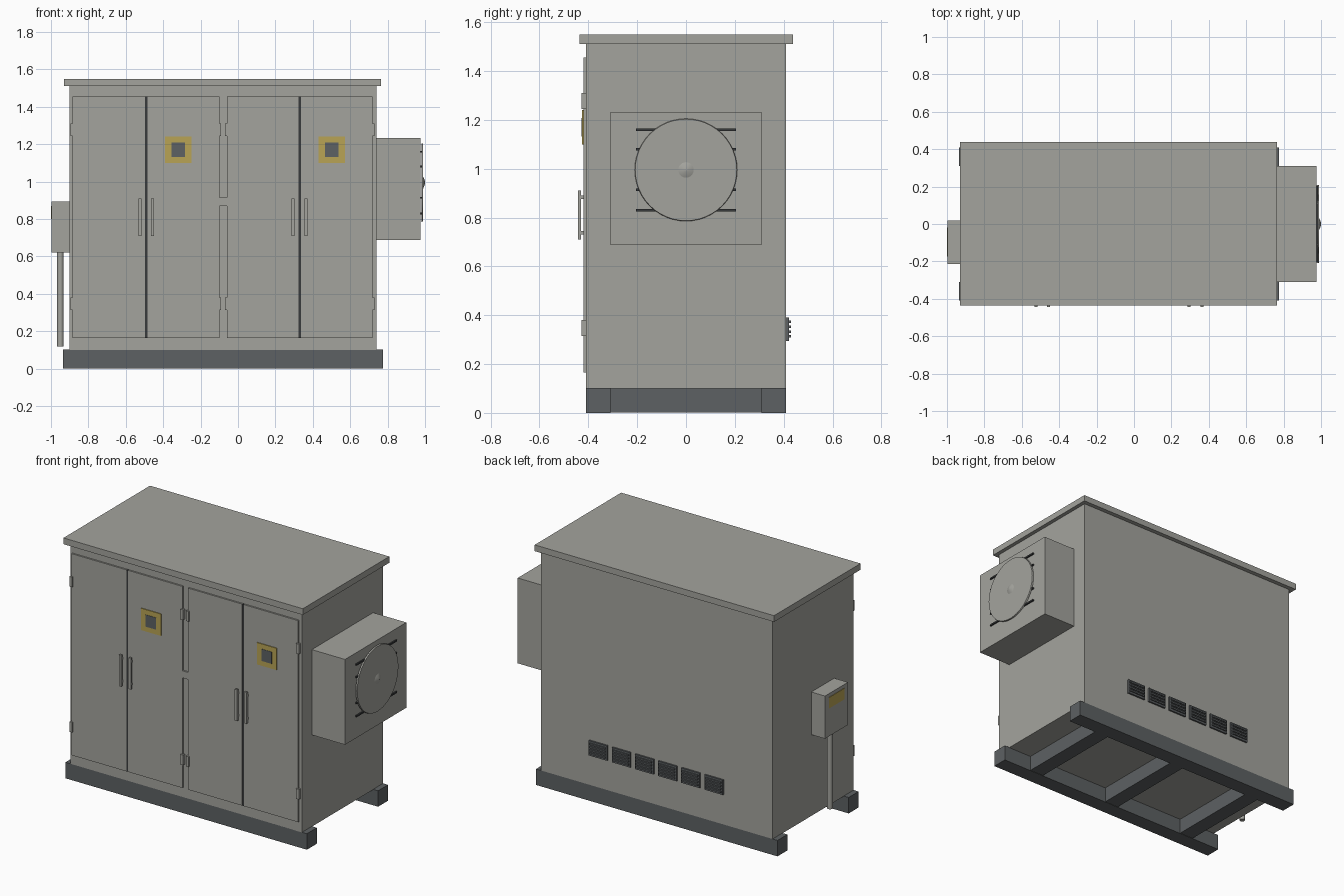
import bpy, bmesh, math
from mathutils import Matrix

if "Cube" in bpy.data.objects:
    bpy.data.objects.remove(bpy.data.objects["Cube"])


def material(name, r, g, b):
    m = bpy.data.materials.new(name)
    m.diffuse_color = (r, g, b, 1)
    m.use_nodes = True
    m.node_tree.nodes["Principled BSDF"].inputs["Base Color"].default_value = m.diffuse_color
    return m


GREY = material("cabinet grey", 0.37, 0.37, 0.34)
DARK = material("dark steel", 0.11, 0.12, 0.125)
BLACK = material("seam black", 0.04, 0.043, 0.045)
YELLOW = material("warning yellow", 0.48, 0.37, 0.09)


def finish(name, bm, mat):
    mesh = bpy.data.meshes.new(name)
    bm.to_mesh(mesh)
    bm.free()
    mesh.materials.append(mat)
    ob = bpy.data.objects.new(name, mesh)
    bpy.context.collection.objects.link(ob)
    return ob


def add_box(bm, x, y, z):
    """Box from three (min, max) ranges."""
    m = Matrix.Translation([(a + b) / 2 for a, b in (x, y, z)])
    m = m @ Matrix.Diagonal([b - a for a, b in (x, y, z)] + [1])
    bmesh.ops.create_cube(bm, size=1, matrix=m)


def boxes(name, mat, *ranges):
    bm = bmesh.new()
    for r in ranges:
        add_box(bm, *r)
    return finish(name, bm, mat)


def cone(name, mat, centre, r1, r2, depth, along_x=True, n=48):
    bm = bmesh.new()
    rot = Matrix.Rotation(math.pi / 2, 4, 'Y') if along_x else Matrix.Identity(4)
    bmesh.ops.create_cone(bm, cap_ends=True, segments=n, radius1=r1, radius2=r2,
                          depth=depth, matrix=Matrix.Translation(centre) @ rot)
    ob = finish(name, bm, mat)
    bpy.ops.object.select_all(action='DESELECT')
    ob.select_set(True)
    bpy.context.view_layer.objects.active = ob
    bpy.ops.object.shade_smooth_by_angle(angle=math.radians(35))
    return ob


MID = -0.08  # centre of the cabinet along x

# Cabinet shell and roof
boxes("cabinet_body", GREY, ((-0.90, 0.74), (-0.41, 0.41), (0.10, 1.51)))
boxes("roof", GREY, ((-0.93, 0.765), (-0.437, 0.438), (1.51, 1.55)))

# Base frame: two long runners with three cross beams
for side, y in (("front", (-0.41, -0.31)), ("back", (0.31, 0.41))):
    boxes(side + "_base_runner", DARK, ((-0.935, 0.775), y, (0, 0.102)))
boxes("base_cross_beams", DARK,
      *[((MID + d - 0.05, MID + d + 0.05), (-0.31, 0.31), (0.002, 0.102))
        for d in (-0.6, 0, 0.6)])

# Two pairs of doors with seam, hinges, handles and warning sign
for side, x0, seam, x1 in (("left", -0.885, -0.49, -0.10), ("right", -0.06, 0.33, 0.72)):
    boxes(side + "_doors", GREY,
          ((x0, seam - 0.006), (-0.42, -0.409), (0.165, 1.455)),
          ((seam + 0.006, x1), (-0.42, -0.409), (0.165, 1.455)))
    boxes(side + "_door_seam", BLACK,
          ((seam - 0.006, seam + 0.006), (-0.419, -0.409), (0.165, 1.455)))
    boxes(side + "_hinges", GREY,
          *[((x - 0.01, x + 0.01), (-0.428, -0.409), (z, z + 0.065))
            for x in (x0, x1) for z in (0.315, 1.245)])
    parts = []
    for x in (seam - 0.035, seam + 0.033):
        parts.append(((x - 0.008, x + 0.008), (-0.443, -0.430), (0.71, 0.91)))
        for z in (0.73, 0.875):
            parts.append(((x - 0.005, x + 0.005), (-0.431, -0.419), (z, z + 0.015)))
    boxes(side + "_handles", GREY, *parts)
    sx = seam + 0.171
    boxes(side + "_sign", YELLOW, ((sx - 0.07, sx + 0.07), (-0.425, -0.419), (1.10, 1.24)))
    boxes(side + "_sign_centre", DARK,
          ((sx - 0.036, sx + 0.036), (-0.427, -0.42), (1.132, 1.208)))
boxes("door_bridge", GREY, ((-0.101, -0.059), (-0.42, -0.409), (0.87, 0.915)))

# Cooling unit on the right side
boxes("cooling_unit", GREY, ((0.735, 0.975), (-0.31, 0.31), (0.687, 1.233)))
boxes("fan_guard_bars", BLACK,
      *[((0.974, 0.984), (-0.205, 0.205), (z - 0.005, z + 0.005))
        for z in (0.83, 0.914, 1.08, 1.16)])
cone("fan_disc", GREY, (0.9855, 0, 0.995), 0.21, 0.208, 0.009)
cone("fan_hub", GREY, (0.9945, 0, 0.995), 0.034, 0.008, 0.011, n=24)

# Meter box with window and cable pipe on the left side
boxes("meter_box", GREY, ((-0.997, -0.895), (-0.214, 0.018), (0.62, 0.893)))
boxes("meter_window", YELLOW, ((-1.0, -0.995), (-0.175, -0.02), (0.80, 0.87)))
cone("cable_pipe", GREY, (-0.95, -0.098, 0.37), 0.017, 0.017, 0.502, False, 20)

# Six louvred vents along the back
for i in range(6):
    x = MID + (i - 2.5) * 0.164
    boxes(f"vent_{i + 1}", DARK, ((x - 0.065, x + 0.065), (0.409, 0.421), (0.295, 0.39)))
    boxes(f"vent_slats_{i + 1}", DARK,
          *[((x - 0.056, x + 0.056), (0.42, 0.429), (z, z + 0.01))
            for z in (0.308, 0.328, 0.348, 0.368)])
